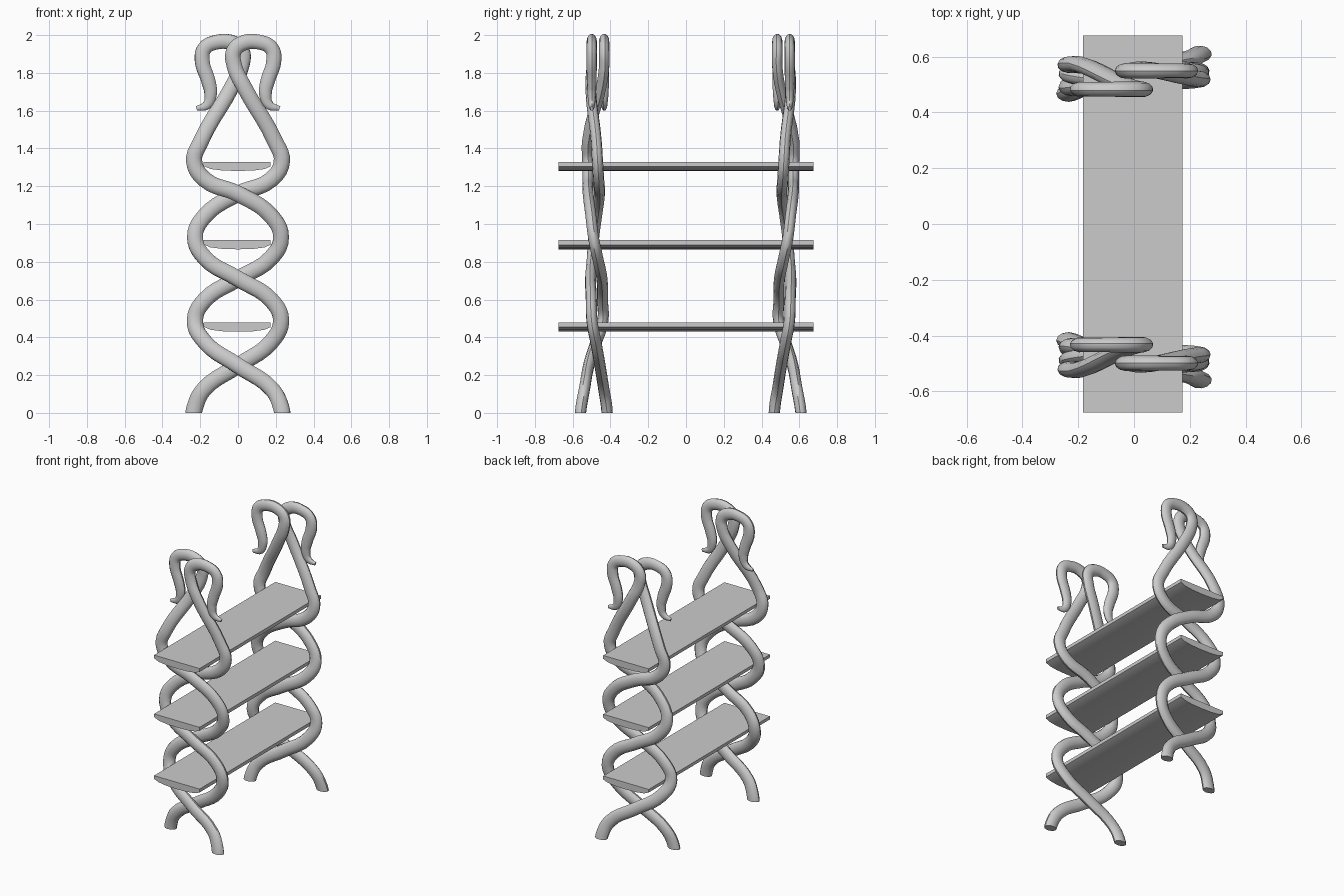
import bpy, bmesh

if "Cube" in bpy.data.objects:
    bpy.data.objects.remove(bpy.data.objects["Cube"])

SQUASH = 0.68      # tubes are flatter front-to-back
MIRROR_Y = 0.025   # the two ends mirror about this plane

# Strand path in the front plane: x, z, radius
PATH = [(0.24, -0.06, .044), (0.228, 0.03, .044), (0.18, 0.125, .043), (0, 0.25, .043),
        (-0.175, 0.375, .043), (-0.228, 0.49, .043), (-0.178, 0.595, .043), (0, 0.71, .043),
        (0.175, 0.82, .043), (0.228, 0.93, .043), (0.178, 1.04, .043), (0, 1.16, .043),
        (-0.175, 1.235, .043), (-0.232, 1.33, .043), (-0.195, 1.44, .042), (-0.03, 1.73, .041),
        (0.02, 1.84, .041), (0.022, 1.915, .041), (-0.025, 1.957, .041), (-0.12, 1.961, .039),
        (-0.177, 1.93, .039), (-0.19, 1.87, .04), (-0.155, 1.75, .038), (-0.145, 1.69, .034),
        (-0.165, 1.63, .025), (-0.22, 1.612, .012)]
# Depth of each strand along z: z, y
DEPTH_A = [(-.06, -.565), (.03, -.555), (.25, -.515), (.49, -.44), (.71, -.445), (.93, -.49),
           (1.16, -.518), (1.44, -.522), (1.73, -.448), (1.84, -.433)]
DEPTH_B = [(-.06, -.415), (.03, -.42), (.25, -.455), (.49, -.498), (.71, -.505), (.93, -.488),
           (1.16, -.458), (1.44, -.475), (1.73, -.505), (1.84, -.499)]


def depth(table, z):
    for (z0, y0), (z1, y1) in zip(table, table[1:]):
        if z <= z1:
            return y0 + (y1 - y0) * (z - z0) / (z1 - z0)
    return table[-1][1]


def strand(name, sx, table, rear):
    cu = bpy.data.curves.new(name, 'CURVE')
    cu.dimensions = '3D'
    cu.bevel_depth = 1.0
    cu.bevel_resolution = 4
    cu.resolution_u = 5
    cu.use_fill_caps = True
    sp = cu.splines.new('BEZIER')
    sp.bezier_points.add(len(PATH) - 1)
    for i, (p, (x, z, r)) in enumerate(zip(sp.bezier_points, PATH)):
        y = depth(table, z) if i < 17 else table[-1][1]
        p.co = (sx * x, y / SQUASH, z)
        p.radius = r
        p.handle_left_type = p.handle_right_type = 'AUTO'
    tmp = bpy.data.objects.new(name + "_path", cu)
    bpy.context.collection.objects.link(tmp)
    bpy.context.view_layer.update()
    me = bpy.data.meshes.new_from_object(tmp.evaluated_get(bpy.context.evaluated_depsgraph_get()))
    bpy.data.objects.remove(tmp)

    # Squash, mirror for the rear, then cut the foot flat on the floor
    bm = bmesh.new()
    bm.from_mesh(me)
    bmesh.ops.remove_doubles(bm, verts=bm.verts, dist=1e-5)
    for v in bm.verts:
        v.co.y *= SQUASH
        if rear:
            v.co.y = 2 * MIRROR_Y - v.co.y
    res = bmesh.ops.bisect_plane(bm, geom=bm.verts[:] + bm.edges[:] + bm.faces[:],
                                 plane_co=(0, 0, 0), plane_no=(0, 0, 1), clear_inner=True)
    bmesh.ops.holes_fill(bm, edges=[e for e in bm.edges if e.is_boundary], sides=0)
    bmesh.ops.recalc_face_normals(bm, faces=bm.faces)
    add(name, bm)


def add(name, bm):
    me = bpy.data.meshes.new(name)
    bm.to_mesh(me)
    bm.free()
    ob = bpy.data.objects.new(name, me)
    bpy.context.collection.objects.link(ob)
    bpy.ops.object.select_all(action='DESELECT')
    ob.select_set(True)
    bpy.context.view_layer.objects.active = ob
    bpy.ops.object.shade_smooth_by_angle(angle=0.7)


# Twisted end supports
for end, rear in (("front", False), ("rear", True)):
    strand(end + "_strand_left_hook", 1, DEPTH_A, rear)
    strand(end + "_strand_right_hook", -1, DEPTH_B, rear)

# Shelves: flat top, shallow curved underside
PROFILE = [(-.182, 0), (.173, 0), (.173, -.024), (.14, -.038), (.08, -.046), (0, -.048),
           (-.08, -.046), (-.145, -.038), (-.182, -.022)]
for name, top in (("lower_shelf", .478), ("middle_shelf", .914), ("upper_shelf", 1.329)):
    bm = bmesh.new()
    face = bm.faces.new([bm.verts.new((x, -.676, top + z)) for x, z in PROFILE])
    ext = bmesh.ops.extrude_face_region(bm, geom=[face], use_keep_orig=True)
    for v in ext['geom']:
        if isinstance(v, bmesh.types.BMVert):
            v.co.y = .676
    bmesh.ops.recalc_face_normals(bm, faces=bm.faces)
    add(name, bm)
